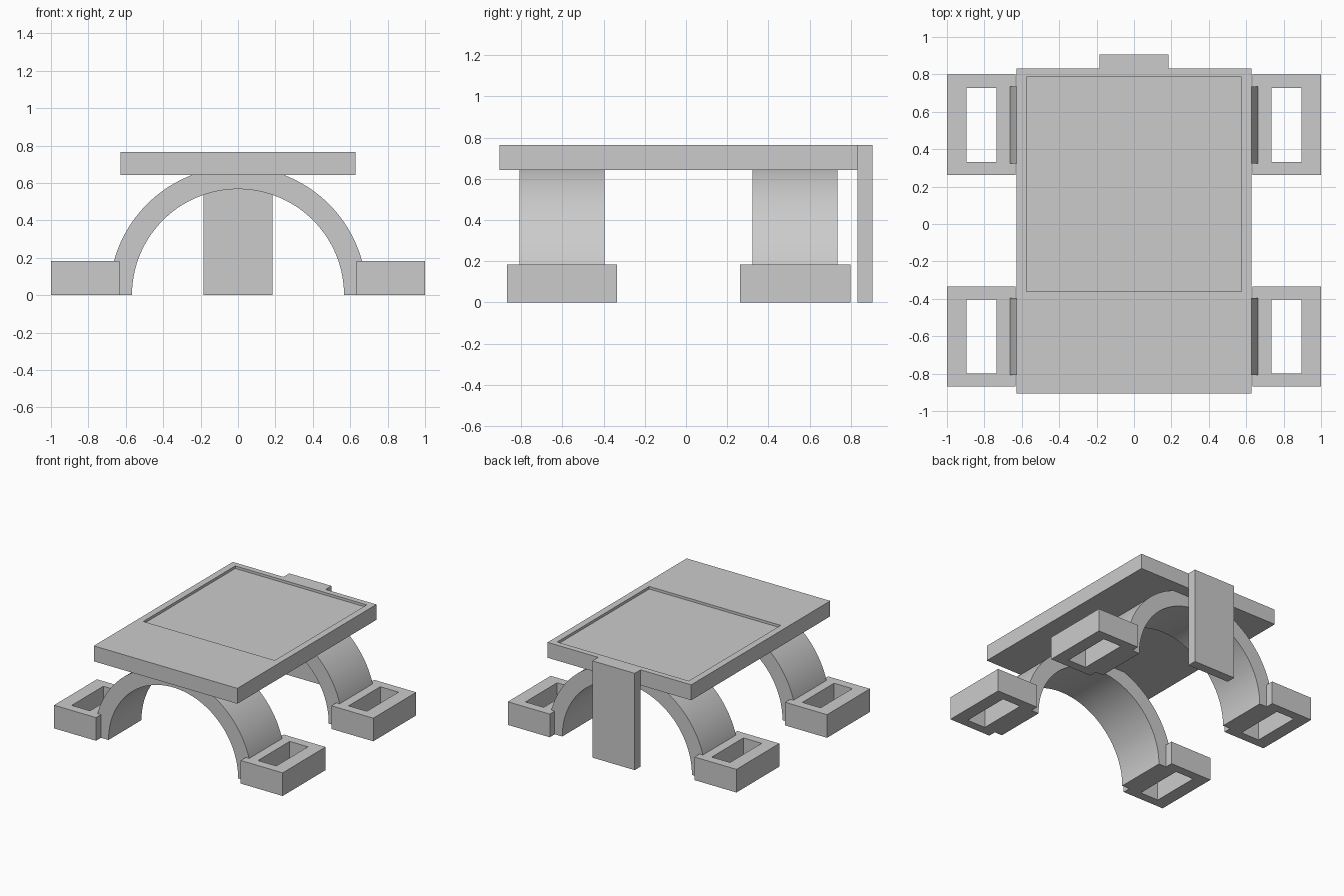
import bpy
import bmesh
from math import cos, sin, pi, radians

if "Cube" in bpy.data.objects:
    bpy.data.objects.remove(bpy.data.objects["Cube"], do_unlink=True)

grey = bpy.data.materials.new("plain grey")
grey.use_nodes = True
grey.diffuse_color = (0.6, 0.6, 0.6, 1)
grey.node_tree.nodes["Principled BSDF"].inputs["Base Color"].default_value = (0.6, 0.6, 0.6, 1)


def finish(name, bm):
    bmesh.ops.recalc_face_normals(bm, faces=bm.faces)
    mesh = bpy.data.meshes.new(name)
    bm.to_mesh(mesh)
    bm.free()
    mesh.materials.append(grey)
    obj = bpy.data.objects.new(name, mesh)
    bpy.context.collection.objects.link(obj)
    return obj


def ring(bm, rect, z):
    x0, x1, y0, y1 = rect
    return [bm.verts.new((x, y, z)) for x, y in ((x0, y0), (x1, y0), (x1, y1), (x0, y1))]


def bridge(bm, a, b):
    n = len(a)
    for i in range(n):
        j = (i + 1) % n
        bm.faces.new((a[i], a[j], b[j], b[i]))


def block(name, outer, z0, z1, inner=None, floor=None):
    """Box with an optional rectangular recess, or a through hole if floor is None."""
    bm = bmesh.new()
    low, top = ring(bm, outer, z0), ring(bm, outer, z1)
    bridge(bm, low, top)
    if inner is None:
        bm.faces.new(low)
        bm.faces.new(top)
    else:
        rim = ring(bm, inner, z1)
        bottom = ring(bm, inner, z0 if floor is None else floor)
        bridge(bm, top, rim)
        bridge(bm, rim, bottom)
        if floor is None:
            bridge(bm, bottom, low)
        else:
            bm.faces.new(bottom)
            bm.faces.new(low)
    return finish(name, bm)


def arch(name, y0, y1, r_in, r_out, steps=72):
    """Half ring standing on the ground, extruded along y."""
    bm = bmesh.new()
    previous = None
    for i in range(steps + 1):
        a = pi * i / steps
        section = [bm.verts.new((r * cos(a), y, r * sin(a)))
                   for r, y in ((r_in, y0), (r_out, y0), (r_out, y1), (r_in, y1))]
        if previous:
            bridge(bm, previous, section)
        else:
            bm.faces.new(section)
        previous = section
    bm.faces.new(previous)
    obj = finish(name, bm)
    bpy.ops.object.select_all(action="DESELECT")
    obj.select_set(True)
    bpy.context.view_layer.objects.active = obj
    bpy.ops.object.shade_smooth_by_angle(angle=radians(30))


# Table top with its shallow square recess
block("table_top", (-0.628, 0.628, -0.905, 0.832), 0.643, 0.765,
      inner=(-0.575, 0.575, -0.362, 0.787), floor=0.745)

# Upright support at the back
block("back_support", (-0.185, 0.185, 0.832, 0.905), 0, 0.765)

# Arched legs, each with a pair of hollow feet
for end, y in (("front", -0.602), ("back", 0.53)):
    arch(end + "_arch", y - 0.206, y + 0.206, 0.567, 0.688)
    for side, s in (("left", 1), ("right", -1)):
        outer = (*sorted((s * 0.633, s * 1.0)), y - 0.268, y + 0.268)
        hole = (*sorted((s * 0.735, s * 0.895)), y - 0.198, y + 0.198)
        block(f"{end}_{side}_foot", outer, 0, 0.183, inner=hole)
